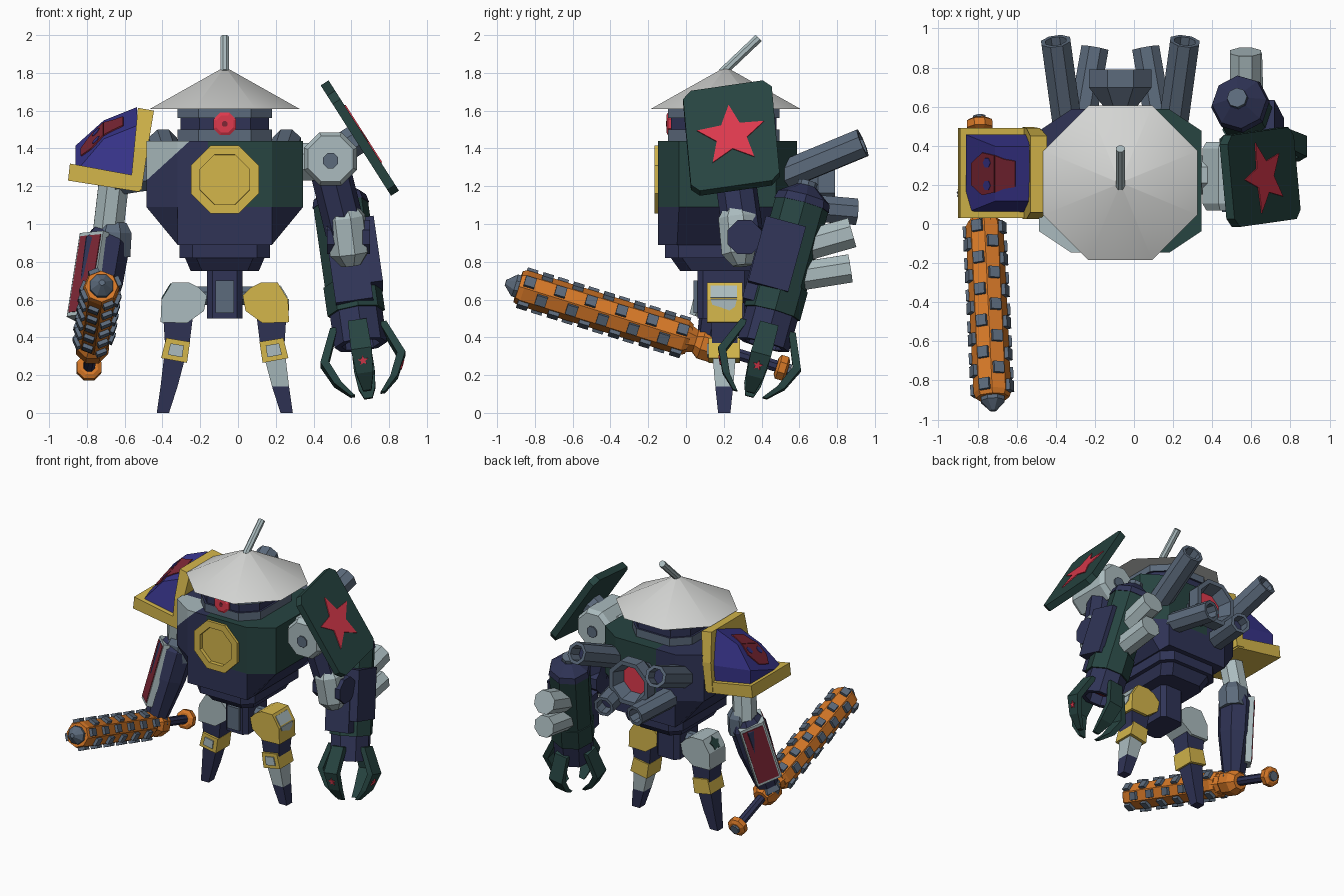
import bpy, bmesh, math
from mathutils import Vector as V

if "Cube" in bpy.data.objects:
    bpy.data.objects.remove(bpy.data.objects["Cube"])

HEX = dict(navy=0x333757, green=0x2B4643, light=0xA9BABD, grey=0x5C6A7B, white=0xD3D4D2,
           yellow=0xD2B44C, red=0xDC3C4E, blue=0x3A3788, orange=0xD6782C, maroon=0x7C2B38)
MAT = {}
for key, h in HEX.items():
    m = bpy.data.materials.new(key)
    lin = [(((h >> s) & 255) / 255) ** 2.2 for s in (16, 8, 0)]
    m.diffuse_color = (*lin, 1)
    m.use_nodes = True
    m.node_tree.nodes["Principled BSDF"].inputs["Base Color"].default_value = m.diffuse_color
    MAT[key] = m
ORDER = list(HEX)
CX = -0.07  # body centre line


def finish(name, bm):
    bmesh.ops.recalc_face_normals(bm, faces=bm.faces)
    used = sorted({f.material_index for f in bm.faces})
    me = bpy.data.meshes.new(name)
    for i in used:
        me.materials.append(MAT[ORDER[i]])
    for f in bm.faces:
        f.material_index = used.index(f.material_index)
    bm.to_mesh(me)
    bm.free()
    ob = bpy.data.objects.new(name, me)
    bpy.context.collection.objects.link(ob)
    return ob


def loft_bm(rings, mats, cap=None):
    """Skin between rings; one colour, or one per segment."""
    if isinstance(mats, str):
        mats = [mats] * (len(rings) - 1)
    bm = bmesh.new()
    vs = [[bm.verts.new(p) for p in r] for r in rings]
    n = len(vs[0])
    for a, b, m in zip(vs, vs[1:], mats):
        for i in range(n):
            f = bm.faces.new((a[i], a[(i + 1) % n], b[(i + 1) % n], b[i]))
            f.material_index = ORDER.index(m)
    bm.faces.new(vs[0]).material_index = ORDER.index(mats[0])
    bm.faces.new(vs[-1]).material_index = ORDER.index(cap or mats[-1])
    bmesh.ops.remove_doubles(bm, verts=bm.verts, dist=1e-5)
    return bm


def loft(name, rings, mats, cap=None):
    return finish(name, loft_bm(rings, mats, cap))


def turn(name, p0, p1, prof, mats, n=8, cap=None, phase=.5):
    """Faceted turned part: prof holds (fraction along axis, radius to flat)."""
    p0, p1 = V(p0), V(p1)
    d = p1 - p0
    q = d.to_track_quat('Z', 'Y')
    rings = []
    for t, r in prof:
        r /= math.cos(math.pi / n)
        ang = [(i + phase) * 2 * math.pi / n for i in range(n)]
        rings.append([p0 + q @ V((r * math.cos(a), r * math.sin(a), t * d.length)) for a in ang])
    return loft(name, rings, mats, cap)


def rod(name, p0, p1, r, mat, n=8):
    return turn(name, p0, p1, [(0, r), (1, r)], mat, n)


def plate(name, outline, o, u, v, depth, mat):
    o, u, v = V(o), V(u).normalized(), V(v).normalized()
    base = [o + u * x + v * y for x, y in outline]
    return loft(name, [base, [p + u.cross(v) * depth for p in base]], mat)


def rect(w, l):
    return [(-w / 2, -l / 2), (w / 2, -l / 2), (w / 2, l / 2), (-w / 2, l / 2)]


def ngon(r, n, r2=None):
    r2 = r2 or r
    return [((r if i % 2 == 0 else r2) * math.sin(2 * math.pi * i / n),
             (r if i % 2 == 0 else r2) * math.cos(2 * math.pi * i / n)) for i in range(n)]


def limb_pad(name, a, b, t, n0, off, w, l, depth, mat):
    """Flat panel on the side of a limb that runs a to b."""
    a, b, n0 = V(a), V(b), V(n0)
    ax = (b - a).normalized()
    n = (n0 - ax * n0.dot(ax)).normalized()
    return plate(name, rect(w, l), a.lerp(b, t) + n * off, ax.cross(n), ax, depth, mat)


def octa(hx, hy, cx, cy, z, yc=0.22):
    q = [(hx, hy - cy), (hx - cx, hy), (cx - hx, hy), (-hx, hy - cy),
         (-hx, cy - hy), (cx - hx, -hy), (hx - cx, -hy), (hx, cy - hy)]
    return [V((CX + x, yc + y, z)) for x, y in q]


# Torso with green right half, pale corner patch and a chest recess
bm = loft_bm([octa(.25, .367, .001, .1, .89), octa(.415, .367, .165, .11, 1.09),
              octa(.415, .367, .165, .11, 1.44)], 'navy')
cut = V((-.205, 0, .225))
corner = V((-.255, 0, 1.44))
for co, no in ((V((-.16, 0, 0)), V((1, 0, 0))), (corner, cut), (V((0, .05, 0)), V((0, 1, 0)))):
    bmesh.ops.bisect_plane(bm, geom=bm.verts[:] + bm.edges[:] + bm.faces[:], plane_co=co, plane_no=no)
for f in bm.faces:
    c = f.calc_center_median()
    if c.x > -.16 and c.z > 1.1:
        f.material_index = ORDER.index('green')
    elif (c - corner).dot(cut) > 0 and c.y < .05:
        f.material_index = ORDER.index('light')
torso = finish('torso', bm)
cutter = rod('chest_cutter', (CX, -.3, 1.235), (CX, -.06, 1.235), .15, 'navy')
cutter.hide_render = True
cutter.hide_set(True)
mod = torso.modifiers.new('recess', 'BOOLEAN')
mod.operation, mod.object, mod.solver = 'DIFFERENCE', cutter, 'EXACT'
bpy.context.view_layer.objects.active = torso
bpy.ops.object.modifier_apply(modifier='recess')
bpy.data.objects.remove(cutter)
loft('waist', [octa(.18, .25, .06, .06, .75), octa(.21, .3, .06, .06, .82),
               octa(.24, .33, .07, .07, .82), octa(.24, .33, .07, .07, .89)], 'navy')
loft('pelvis', [octa(.095, .14, .03, .03, .5, .2), octa(.095, .14, .03, .03, .76, .2)], 'navy')
plate('pelvis_panel', rect(.1, .17), (CX, .06, .615), (1, 0, 0), (0, 0, 1), .02, 'grey')
rod('hip_axle', (CX - .16, .2, .62), (CX + .16, .2, .62), .05, 'grey')

# Chest medallion
turn('chest_ring', (CX, -.14, 1.235), (CX, -.167, 1.235),
     [(0, .18), (1, .18), (1, .132), (-2, .128)], 'yellow', cap='red')
rod('chest_core', (CX, -.07, 1.235), (CX, -.095, 1.235), .045, 'maroon')

# Head, eye, hat and antenna
loft('head', [octa(.25, .295, .11, .11, z, .2) if s == 0 else octa(.235, .28, .1, .1, z, .2)
              for z, s in ((1.43, 0), (1.5, 0), (1.5, 1), (1.56, 1), (1.56, 0), (1.63, 0))],
     ['grey', 'navy', 'navy', 'navy', 'grey'])
turn('eye', (CX, -.05, 1.53), (CX, -.104, 1.53), [(0, .06), (.85, .06), (1, .045)], 'red', 8, 'red')
rod('pupil', (CX, -.1, 1.53), (CX, -.107, 1.53), .015, 'maroon')
hat = turn('hat', (CX, .21, 1.61), (CX, .21, 1.83), [(0, .395), (1, .004)], 'white')
hat.select_set(True)
bpy.context.view_layer.objects.active = hat
bpy.ops.object.shade_smooth_by_angle(angle=math.radians(40))
rod('antenna', (CX, .19, 1.8), (CX, .385, 1.985), .023, 'light')

# Rear nozzle and exhaust pipes
turn('rear_nozzle', (CX, .56, 1.23), (CX, .79, 1.23),
     [(0, .09), (.2, .09), (.6, .16), (1, .16), (1, .13), (.6, .1)], 'grey', cap='red')
for s in (-1, 1):
    for name, a, b, r in (('big_exhaust', (.27, .5, 1.25), (.33, .935, 1.43), .075),
                          ('small_exhaust', (.2, .5, 1.1), (.13, .9, 1.065), .07)):
        turn(name, (CX + s * a[0], a[1], a[2]), (CX + s * b[0], b[1], b[2]),
             [(0, r), (1, r), (1, r * .7), (.8, r * .7)], 'grey', cap='navy')

# Legs
THIGH = [(.095, .62), (.14, .665), (.19, .69), (.28, .69), (.335, .6), (.34, .48), (.2, .475), (.11, .54)]
BAND = [(.337, .29), (.31, .397), (.184, .376), (.2, .265)]
for s, top, low, spot in ((-1, 'light', 'navy', 'green'), (1, 'yellow', 'light', 'light')):
    def sq(d0, d1, y0, y1, z):
        return [V((CX + s * d, y, z)) for d, y in ((d0, y0), (d1, y0), (d1, y1), (d0, y1))]
    side, up = (s, 0, 0), (0, 0, 1)
    plate('thigh', THIGH, (CX, .3, 0), side, up, .19 * s, top)
    loft('knee_link', [sq(.17, .325, .13, .28, .5), sq(.19, .315, .14, .27, .34)], 'navy')
    plate('knee_band', BAND, (CX, .285, 0), side, up, .165 * s, 'yellow')
    mini = [(.258 + (x - .258) * .56, .332 + (z - .332) * .56) for x, z in BAND]
    plate('knee_plate', mini, (CX, .121, 0), side, up, .009 * s, 'light')
    loft('shin', [sq(.205, .32, .14, .265, .31), sq(.25, .34, .155, .25, .14),
                  sq(.295, .36, .17, .235, 0)], [low, 'navy'])
    blot = ngon(.052, 10, .034) if s < 0 else rect(.14, .075)
    plate('thigh_patch', blot, (CX + s * .3105, .2, .64), (0, s, 0), (-.055 * s, 0, .09), .005, spot)
plate('thigh_patch_low', [(-.07, .03), (-.06, 0), (-.02, -.012), (.03, -.03), (.06, -.01), (.07, .03)],
      (CX + .335, .2, .572), (0, 1, 0), (0, 0, 1), .006, 'light')

# Left shoulder pad: blue cover sloping forward, yellow rim, skull emblem
yc = .257
plate('pad_rim', [(-.89, 1.32), (-.9, 1.23), (-.52, 1.17), (-.51, 1.25)], (0, .49, 0), (1, 0, 0), (0, 0, 1), .46, 'yellow')
loft('pad_back', [[V((x, y0, z)), V((x2, y0, z2)), V((x2, y1, z2)), V((x, y1, z))]
                  for x, z, x2, z2, y0, y1 in ((-.57, 1.19, -.51, 1.18, .025, .495),
                                               (-.55, 1.4, -.48, 1.39, .025, .49),
                                               (-.53, 1.615, -.445, 1.6, .06, .45))], 'yellow')


def lean(x, y, z):
    return V((x, yc + y, z + .35 * y))


low = [V((x, yc + y, z)) for x, y, z in ((-.86, -.2, 1.25), (-.54, -.2, 1.2), (-.54, .2, 1.2), (-.86, .2, 1.25))]
mid = [lean(x, y, z) for x, y, z in ((-.86, -.2, 1.345), (-.54, -.2, 1.3), (-.54, .2, 1.3), (-.86, .2, 1.345))]
top = [lean(x, y, z) for x, y, z in ((-.71, -.14, 1.5), (-.535, -.14, 1.57), (-.535, .14, 1.57), (-.71, .14, 1.5))]
loft('pad_cover', [low, mid, top], 'blue')
slope, crown, across = (.15, 0, .155), (.175, 0, .07), (0, -1, -.35)
plate('skull_brow', [(-.1, .09), (-.115, .0), (-.06, -.08), (.06, -.08), (.115, .0), (.1, .09)],
      (-.773, yc, 1.435), across, slope, .007, 'maroon')
plate('skull_jaw', [(-.1, 0), (.1, 0), (.08, .05), (.07, .11), (-.07, .11), (-.08, .05)],
      (-.709, yc, 1.5), across, crown, .007, 'maroon')
for s in (-1, 1):
    plate('skull_eye', ngon(.028, 6), (-.748, yc + s * .058, 1.461 + .35 * s * .058), across, slope, .0095, 'blue')

# Left arm with a two-sided red guard
E, W = (-.69, .28, .96), (-.775, .14, .42)
rod('left_shoulder_axle', (-.4, .24, 1.28), (-.66, .24, 1.24), .09, 'grey')
rod('left_upper_arm', (-.65, .24, 1.28), (-.69, .28, .94), .08, 'light')
turn('left_elbow', (-.66, .27, 1.01), (-.67, .27, .83), [(0, .07), (.3, .1), (1, .1)], 'grey')
turn('left_forearm', E, W, [(0, .08), (.12, .12), (.5, .115), (1, .075)], 'navy')
for y in (-.8, .6):
    limb_pad('forearm_frame', E, W, .47, (-.8, y, 0), .07, .175, .46, .045, 'light')
    limb_pad('forearm_panel', E, W, .47, (-.8, y, 0), .112, .152, .42, .008, 'maroon')
turn('left_hand', W, (-.785, .12, .33), [(0, .07), (.4, .085), (1, .06)], 'grey', 6)

# Studded club
A, B = V((-.79, .53, .232)), V((-.72, -.955, .69))
rod('club_grip', A, A.lerp(B, .36), .03, 'navy')
turn('club_pommel', A.lerp(B, .035), A.lerp(B, -.005), [(0, .045), (.2, .065), (.8, .065), (1, .045)], 'orange')
rod('pommel_cap', A, A.lerp(B, -.015), .032, 'grey')
turn('club_guard', A.lerp(B, .215), A.lerp(B, .36), [(0, .055), (.2, .085), (.6, .085), (.75, .06), (1, .08)], 'orange')
turn('club_shaft', A.lerp(B, .345), A.lerp(B, .955), [(0, .075), (.03, .089), (.97, .089), (1, .08)], 'orange', phase=0)
turn('club_tip', A.lerp(B, .95), B, [(0, .06), (.35, .06), (1, .015)], 'grey')
D = (B - A).normalized()
Q = D.to_track_quat('Z', 'Y')
for k in range(11):
    for j in range(4):
        a = (2 * j + k % 2 + .5) * math.pi / 4
        rad = Q @ V((math.cos(a), math.sin(a), 0))
        plate('club_stud', rect(.055, .058), A.lerp(B, .378 + .0545 * k) + rad * .07,
              D.cross(rad), D, .04, 'grey')

# Right shoulder and star shield
rod('right_shoulder_axle', (.28, .25, 1.33), (.45, .25, 1.33), .1, 'light')
turn('right_shoulder', (.49, .07, 1.345), (.49, .42, 1.345), [(0, .12), (.1, .14), (.9, .14), (1, .12)], 'light')
rod('shoulder_bolt', (.49, .062, 1.335), (.49, .43, 1.335), .04, 'grey')
rod('shield_mount', (.49, .24, 1.36), (.63, .24, 1.45), .08, 'grey')
nrm = V((.843, 0, .538))
u, v = V((-.066 * .638, .46, .066)).normalized(), V((.53 * .638, .048, -.53)).normalized() * -1
c = V((.645, .24, 1.455))
a, b, k = .238, .315, .045
corners = [(a - k, b), (a, b - k), (a, k - b), (a - k, -b), (k - a, -b), (-a, k - b), (-a, b - k), (k - a, b)]
plate('shield', corners, c - nrm * .025, u, v, .05, 'green')
plate('shield_star', ngon(.19, 10, .085), c + nrm * .024, u, v, .007, 'red')

# Right arm
rod('right_upper_arm', (.48, .25, 1.32), (.57, .3, .96), .1, 'navy')
turn('right_elbow', (.56, .27, 1.1), (.6, .3, .78), [(0, .06), (.2, .1), (.8, .1), (1, .05)], 'light')
rod('elbow_disc', (.47, .31, .93), (.7, .31, .93), .09, 'navy')
F, G = V((.53, .64, 1.2)), V((.65, .41, .36))
turn('right_forearm', F, G, [(0, .05), (.07, .13), (.12, .14), (.12, .135), (.62, .135), (.62, .142),
                             (.8, .142), (.8, .13), (1, .13), (1, .095), (.92, .095)],
     ['navy', 'navy', 'navy', 'green', 'green', 'green', 'green', 'navy', 'navy', 'navy'], cap='maroon')
rod('forearm_cap', F.lerp(G, .02), F.lerp(G, -.03), .048, 'grey')
fwd = V((0, -.06, 0))
limb_pad('forearm_side_box', F + fwd, G + fwd, .45, (1, 0, 0), .05, .22, .36, .11, 'navy')
limb_pad('forearm_front_box', F, G, .6, (0, -1, 0), .05, .2, .3, .12, 'navy')
rod('upper_canister', (.57, .58, .87), (.57, .88, .955), .08, 'light')
rod('lower_canister', (.59, .52, .71), (.58, .87, .765), .075, 'light')

# Four bent claws around the wrist, two with red marks
ax = (G - F).normalized()
for d in ((1, 0, 0), (-1, 0, 0), (0, 1, 0), (0, -1, 0)):
    n = V(d)
    n = (n - ax * n.dot(ax)).normalized()
    w = ax.cross(n)
    rings = []
    for out, down, hw, th in ((.13, -.1, .05, .02), (.205, .08, .055, .022), (.15, .2, .045, .02), (.08, .275, .022, .012)):
        p = G + n * out + ax * down
        rings.append([p + w * hw + n * th, p - w * hw + n * th, p - w * hw - n * th, p + w * hw - n * th])
    loft('claw', rings, 'green')
    if d in ((1, 0, 0), (0, -1, 0)):
        run = ax * .12 - n * .057
        plate('claw_mark', ngon(.028, 10, .012), G + n * .199 + ax * .14, w, -run, -.006 if w.cross(-run).dot(n) < 0 else .006, 'red')
